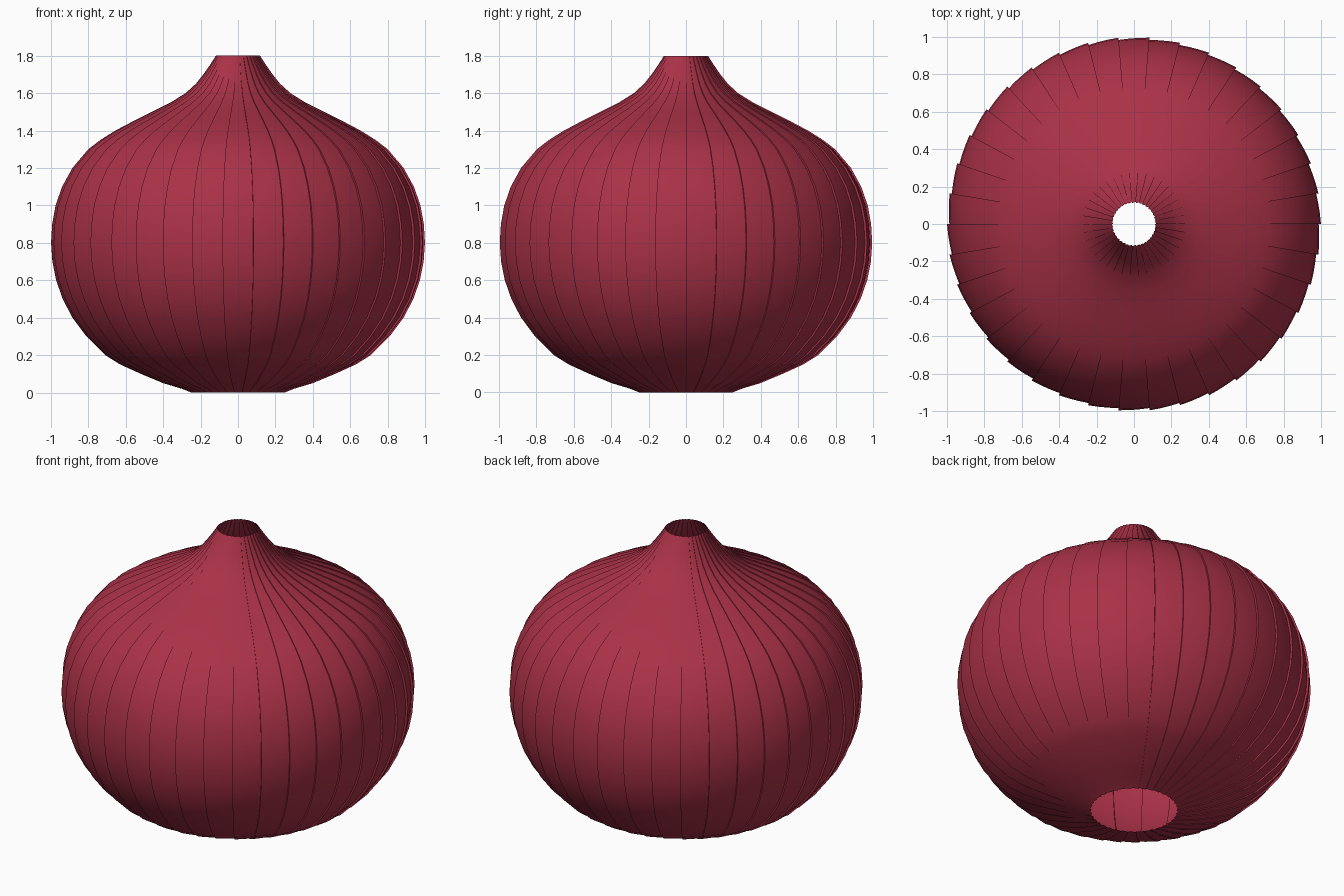
import bpy, math

if "Cube" in bpy.data.objects:
    bpy.data.objects.remove(bpy.data.objects["Cube"])

# Bulb profile: (radius, height), open at both ends
PROFILE = [(0.25, 0.0), (0.30, 0.02), (0.40, 0.05), (0.52, 0.10), (0.63, 0.15),
           (0.71, 0.20), (0.81, 0.30), (0.885, 0.40), (0.937, 0.50), (0.972, 0.60),
           (0.992, 0.70), (0.999, 0.80), (0.993, 0.90), (0.975, 1.00), (0.940, 1.10),
           (0.885, 1.20), (0.80, 1.30), (0.735, 1.35), (0.655, 1.40), (0.56, 1.45),
           (0.46, 1.50), (0.36, 1.55), (0.28, 1.60), (0.225, 1.65), (0.185, 1.70),
           (0.15, 1.75), (0.118, 1.80)]
RIBS = 38        # overlapping skin strips
COLS = 4         # columns across one strip

skin = bpy.data.materials.new("dark red skin")
skin.diffuse_color = (0.40, 0.031, 0.063, 1)
skin.use_nodes = True
skin.node_tree.nodes["Principled BSDF"].inputs["Base Color"].default_value = skin.diffuse_color

# Each strip starts slightly proud and tucks under its neighbour
verts, faces = [], []
for rib in range(RIBS):
    for c in range(COLS):
        f = c / (COLS - 1)
        a = 2 * math.pi * (rib + f) / RIBS
        for r, z in PROFILE:
            rr = r - f * min(0.012, 0.03 * r + 0.002)
            verts.append((rr * math.cos(a), rr * math.sin(a), z))

n, total = len(PROFILE), RIBS * COLS
for col in range(total):
    nxt = (col + 1) % total
    for i in range(n - 1):
        faces.append((col * n + i, nxt * n + i, nxt * n + i + 1, col * n + i + 1))

mesh = bpy.data.meshes.new("bulb_skin")
mesh.from_pydata(verts, [], faces)
mesh.materials.append(skin)
bulb = bpy.data.objects.new("bulb_skin", mesh)
bpy.context.collection.objects.link(bulb)

# Smooth strips, crisp overlap edges
bpy.context.view_layer.objects.active = bulb
bulb.select_set(True)
bpy.ops.object.shade_smooth_by_angle(angle=math.radians(35))
